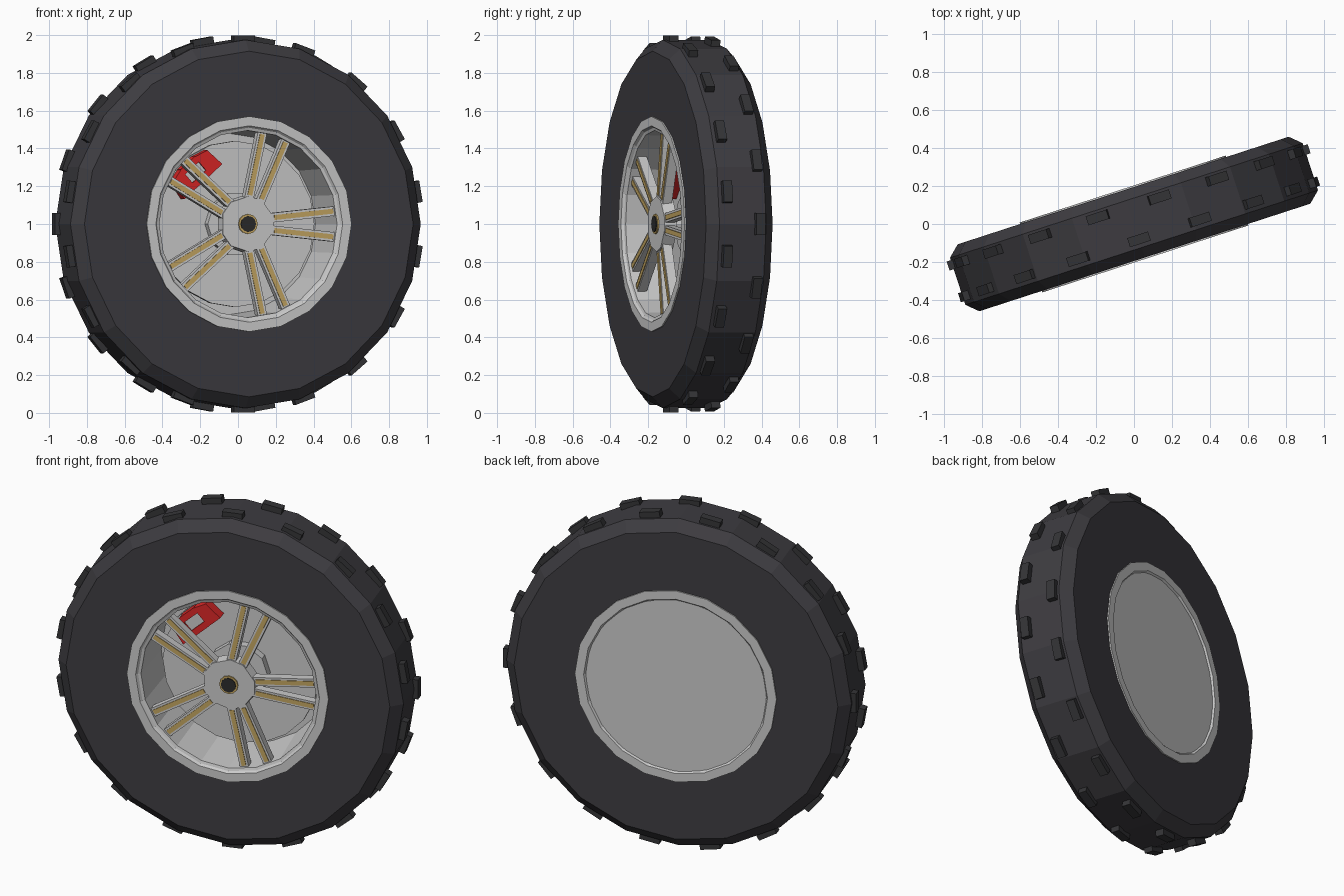
import bpy, bmesh, math
from mathutils import Matrix, Vector

if "Cube" in bpy.data.objects:
    bpy.data.objects.remove(bpy.data.objects["Cube"])

# Wheel axle is local y; the whole wheel is steered 18 degrees and lifted to z = 1
WHEEL = Matrix.Translation((0, 0, 1)) @ Matrix.Rotation(math.radians(18), 4, 'Z')


def material(name, rgb):
    m = bpy.data.materials.new(name)
    m.diffuse_color = (*rgb, 1)
    m.use_nodes = True
    m.node_tree.nodes["Principled BSDF"].inputs["Base Color"].default_value = m.diffuse_color
    return m


rubber = material("rubber", (0.047, 0.045, 0.052))
tread_mat = material("tread_rubber", (0.035, 0.035, 0.038))
gold = material("gold", (0.55, 0.38, 0.12))
red = material("red", (0.7, 0.02, 0.02))
black = material("black", (0.025, 0.025, 0.025))


def finish(name, bm, mat=None):
    bmesh.ops.remove_doubles(bm, verts=bm.verts, dist=1e-5)
    bmesh.ops.recalc_face_normals(bm, faces=bm.faces)
    me = bpy.data.meshes.new(name)
    bm.to_mesh(me)
    bm.free()
    ob = bpy.data.objects.new(name, me)
    bpy.context.collection.objects.link(ob)
    ob.matrix_world = WHEEL
    if mat:
        me.materials.append(mat)
    return ob


def lathe(name, profile, n, mat=None, closed=True):
    """Spin a (radius, y) profile about the axle."""
    bm = bmesh.new()
    rings = []
    for i in range(n):
        a = 2 * math.pi * i / n
        rings.append([bm.verts.new((r * math.cos(a), y, r * math.sin(a))) for r, y in profile])
    m = len(profile)
    for i in range(n):
        p, q = rings[i], rings[(i + 1) % n]
        for j in range(m if closed else m - 1):
            k = (j + 1) % m
            bm.faces.new((p[j], p[k], q[k], q[j]))
    return finish(name, bm, mat)


def disc(name, r, y0, y1, n, mat=None):
    return lathe(name, [(0, y0), (r, y0), (r, y1), (0, y1)], n, mat, closed=False)


def radial(deg):
    """Local x points outward at the given angle in the wheel plane."""
    return Matrix.Rotation(-math.radians(deg), 4, 'Y')


def box(bm, frame, centre, size):
    bmesh.ops.create_cube(bm, size=1, matrix=frame @ Matrix.Translation(centre)
                          @ Matrix.Diagonal((*size, 1)))


# Tyre with chamfered shoulders
lathe("tyre", [(0.55, -0.185), (0.915, -0.185), (0.975, -0.13), (0.975, 0.13),
               (0.915, 0.185), (0.55, 0.185)], 20, rubber)

# Two staggered rows of tread blocks
bm = bmesh.new()
for y, start in ((-0.085, 10), (0.092, 0)):
    for i in range(18):
        box(bm, radial(start + 20 * i), (0.97, y, 0), (0.056, 0.05, 0.115))
finish("tread_blocks", bm, tread_mat)

# Rim barrel with stepped lips, and the closed back plate
lathe("rim", [(0.57, -0.193), (0.52, -0.193), (0.51, -0.18), (0.495, -0.175), (0.48, 0.15),
              (0.51, 0.18), (0.52, 0.193), (0.57, 0.193)], 20)
disc("back_plate", 0.51, 0.155, 0.183, 32)

# Brake disc and its bearing hub
disc("brake_disc", 0.44, 0.045, 0.075, 20)
disc("brake_hub", 0.17, -0.005, 0.16, 10)

# Brake caliper: bevelled frame around a grey pad
bm = bmesh.new()
caliper = radial(131.5)
for s in (-1, 1):
    box(bm, caliper, (0.365, 0.035, s * 0.095), (0.13, 0.11, 0.09))
    box(bm, caliper, (0.365 + s * 0.048, 0.035, 0), (0.036, 0.11, 0.105))
for v in bm.verts:  # draw the outer corners in towards the hub
    p = caliper.inverted() @ v.co
    if abs(p.z) > 0.13 and p.x > 0.4:
        v.co = caliper @ Vector((p.x - 0.02, p.y, p.z * 0.9))
finish("brake_caliper", bm, red)
bm = bmesh.new()
box(bm, caliper, (0.365, 0.03, 0), (0.065, 0.08, 0.105))
finish("brake_pad", bm)

# Five pairs of spokes with gold inlays
spokes, inlays = bmesh.new(), bmesh.new()
for i in range(5):
    for s in (-1, 1):
        a, b = Vector((0.11, 0, s * 0.03)), Vector((0.497, 0, s * 0.07))
        d = b - a
        f = radial(72 * i) @ Matrix.Translation((a + b) / 2) @ radial(math.degrees(math.atan2(d.z, d.x)))
        box(spokes, f, (0, -0.135, 0), (d.length, 0.05, 0.05))
        box(inlays, f, (0.01, -0.16, 0), (d.length - 0.06, 0.008, 0.026))
finish("spokes", spokes)
finish("spoke_inlays", inlays, gold)

# Truncated pentagon hub
bm = bmesh.new()
ring = []
for i in range(5):
    for s in (-15, 15):
        a = math.radians(72 * i + s)
        ring.append((0.148 * math.cos(a), 0.148 * math.sin(a)))
front = [bm.verts.new((x, -0.167, z)) for x, z in ring]
back = [bm.verts.new((x * 1.05, -0.1, z * 1.05)) for x, z in ring]
bm.faces.new(front)
bm.faces.new(back[::-1])
for i in range(10):
    j = (i + 1) % 10
    bm.faces.new((front[i], back[i], back[j], front[j]))
finish("spoke_hub", bm)

# Axle, gold nut ring and dark cap
disc("axle", 0.07, -0.12, 0.05, 12)
lathe("nut_ring", [(0.053, -0.16), (0.053, -0.175), (0.041, -0.175), (0.041, -0.16)], 12, gold)
disc("centre_cap", 0.042, -0.18, -0.15, 12, black)
